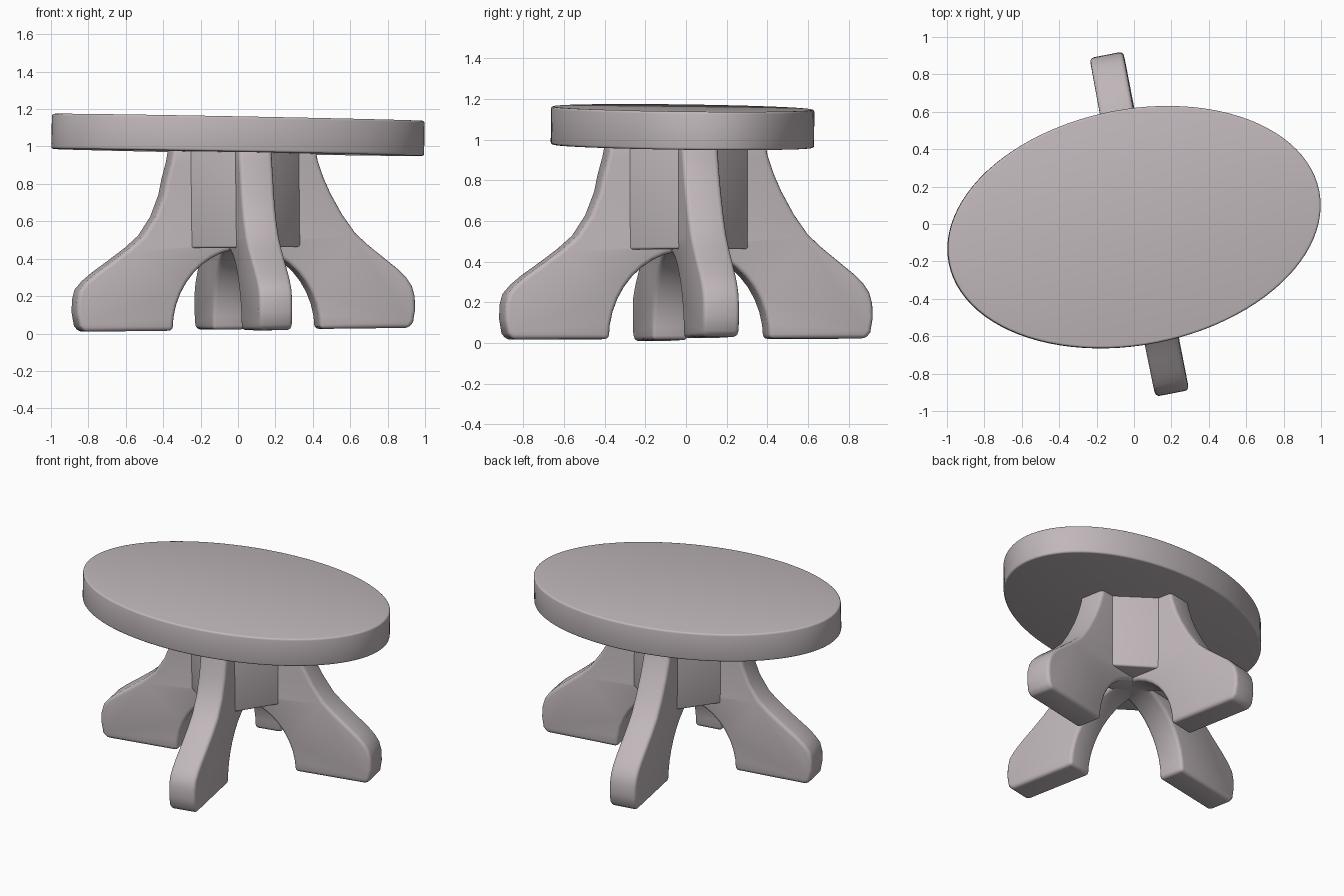
import bpy
import bmesh
from math import sin, cos, pi, radians
from mathutils import Matrix, Vector

if "Cube" in bpy.data.objects:
    bpy.data.objects.remove(bpy.data.objects["Cube"], do_unlink=True)

# Single warm grey finish
COLOUR = (0.53, 0.475, 0.497, 1.0)
finish = bpy.data.materials.new("warm_grey")
finish.use_nodes = True
finish.diffuse_color = COLOUR
finish.node_tree.nodes["Principled BSDF"].inputs["Base Color"].default_value = COLOUR

TURN = radians(11)


def prism(name, outline, depth, matrix, bevel, segments=3):
    """Extrude a closed outline by depth, centred, then soften its edges."""
    bm = bmesh.new()
    face = bm.faces.new([bm.verts.new((x, y, -depth / 2)) for x, y in outline])
    new = bmesh.ops.extrude_face_region(bm, geom=[face])["geom"]
    top = [v for v in new if isinstance(v, bmesh.types.BMVert)]
    bmesh.ops.translate(bm, verts=top, vec=(0, 0, depth))
    bmesh.ops.recalc_face_normals(bm, faces=bm.faces)
    bm.transform(matrix)
    mesh = bpy.data.meshes.new(name)
    bm.to_mesh(mesh)
    bm.free()
    mesh.materials.append(finish)
    obj = bpy.data.objects.new(name, mesh)
    bpy.context.collection.objects.link(obj)
    bpy.ops.object.select_all(action="DESELECT")
    obj.select_set(True)
    bpy.context.view_layer.objects.active = obj
    mod = obj.modifiers.new("soft_edges", "BEVEL")
    mod.width = bevel
    mod.segments = segments
    mod.limit_method = "ANGLE"
    mod.angle_limit = radians(40)
    bpy.ops.object.modifier_apply(modifier=mod.name)
    bpy.ops.object.shade_smooth_by_angle(angle=radians(35))
    return obj


def ellipse(a, b, count):
    return [(a * cos(2 * pi * i / count), b * sin(2 * pi * i / count))
            for i in range(count)]


def slope(dx, dy):
    """Gentle lean: rise per unit along x and y."""
    return Matrix.Rotation(-dx, 4, "Y") @ Matrix.Rotation(dy, 4, "X")


# Oval tabletop, leaning very slightly
top_place = (Matrix.Translation((0, -0.017, 1.062)) @ slope(-0.018, -0.008)
             @ Matrix.Rotation(TURN, 4, "Z"))
prism("tabletop", ellipse(1.008, 0.63, 96), 0.188, top_place, 0.012)

# Outer contour of a leg, from the tabletop down to the toe
LEG = [(0.385, 1.0), (0.40, 0.92), (0.43, 0.83), (0.467, 0.745), (0.53, 0.63),
       (0.60, 0.53), (0.67, 0.465), (0.75, 0.40), (0.83, 0.335), (0.875, 0.29),
       (0.905, 0.245), (0.92, 0.19), (0.922, 0.12), (0.91, 0.05), (0.885, 0.02)]


def slim(u, z):
    """The opposite leg has a slightly deeper hollow."""
    if 0.25 < z < 0.85:
        u -= 0.045 * sin(pi * (z - 0.25) / 0.6)
    return -u, z


# Arched pair of legs: full leg, arch underneath, slimmer opposite leg
arch = [(0.40 * cos(pi * i / 20), 0.02 + 0.435 * sin(pi * i / 20))
        for i in range(21)]
leg_pair = LEG + arch + [slim(u, z) for u, z in reversed(LEG)]

base_place = (Matrix.Translation((0.03, 0, 0)) @ slope(0.011, 0.005)
              @ Matrix.Rotation(TURN, 4, "Z"))
upright = Matrix.Rotation(radians(90), 4, "X")
for name, angle in (("leg_pair_left_right", 0), ("leg_pair_front_back", 90)):
    place = base_place @ Matrix.Rotation(radians(angle), 4, "Z") @ upright
    prism(name, leg_pair, 0.182, place, 0.022)

# Square hub set diagonally between the legs
hub_place = base_place @ Matrix.Translation(Vector((0, 0, 0.73)))
prism("centre_hub", ellipse(0.385, 0.385, 4), 0.54, hub_place, 0.012)
